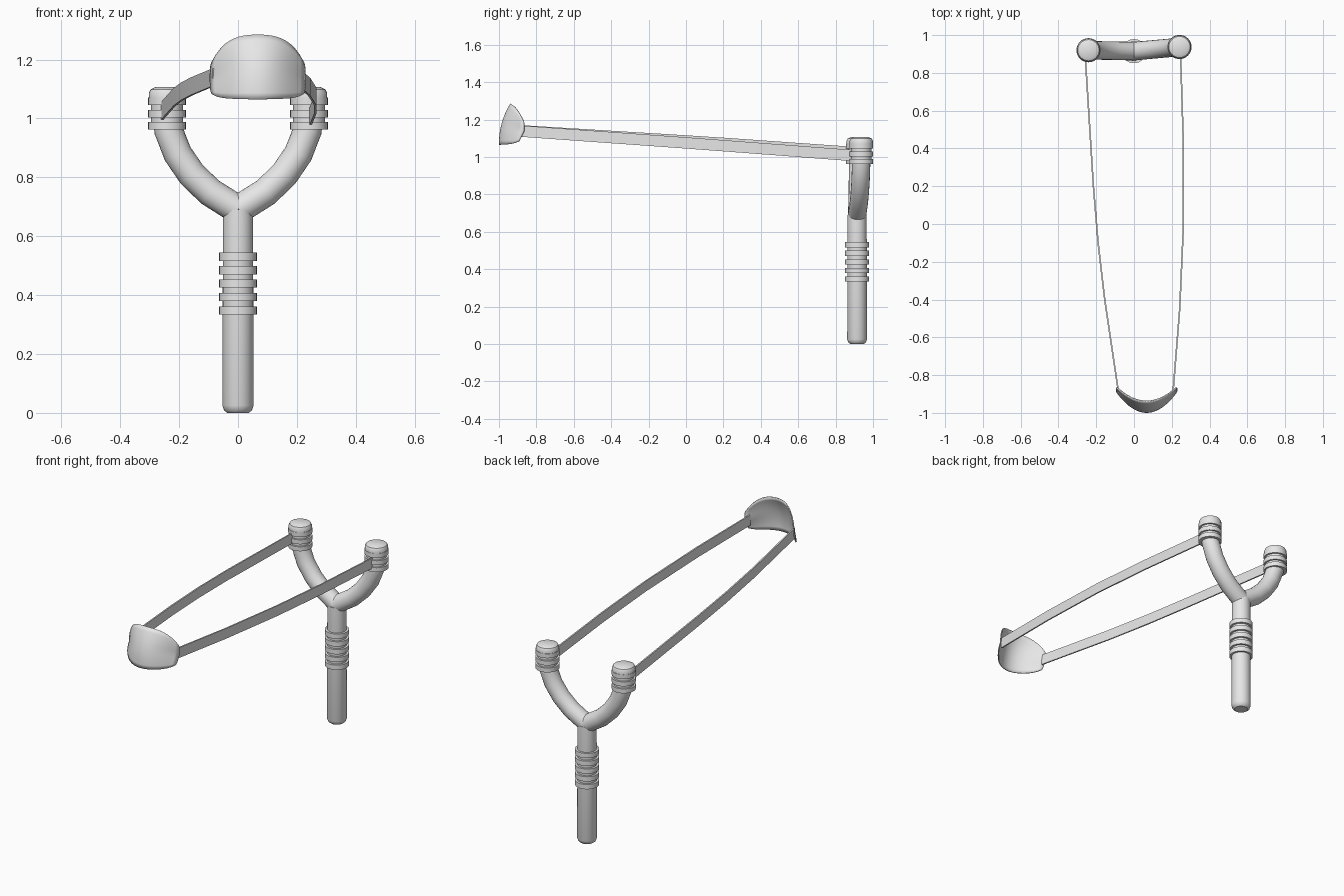
import bpy, bmesh, math
from mathutils import Vector

cube = bpy.data.objects.get("Cube")
if cube:
    bpy.data.objects.remove(cube, do_unlink=True)

grey = bpy.data.materials.new("light grey")
grey.use_nodes = True
grey.diffuse_color = (0.8, 0.8, 0.8, 1)
grey.node_tree.nodes["Principled BSDF"].inputs["Base Color"].default_value = (0.8, 0.8, 0.8, 1)


def finish(name, bm, angle=35):
    bmesh.ops.recalc_face_normals(bm, faces=bm.faces)
    mesh = bpy.data.meshes.new(name)
    bm.to_mesh(mesh)
    bm.free()
    mesh.materials.append(grey)
    obj = bpy.data.objects.new(name, mesh)
    bpy.context.collection.objects.link(obj)
    bpy.ops.object.select_all(action='DESELECT')
    obj.select_set(True)
    bpy.context.view_layer.objects.active = obj
    bpy.ops.object.shade_smooth_by_angle(angle=math.radians(angle))
    return obj


def skin(name, sections, angle=35):
    """Closed skin over a row of matching loops, capped at both ends."""
    bm = bmesh.new()
    loops = [[bm.verts.new(p) for p in s] for s in sections]
    n = len(loops[0])
    for a, b in zip(loops, loops[1:]):
        for i in range(n):
            j = (i + 1) % n
            bm.faces.new((a[i], a[j], b[j], b[i]))
    bm.faces.new(loops[0])
    bm.faces.new(loops[-1])
    return finish(name, bm, angle)


def lathe(name, x, y, profile, n=32):
    turn = [math.tau * i / n for i in range(n)]
    skin(name, [[(x + r * math.cos(t), y + r * math.sin(t), z) for t in turn]
                for r, z in profile])


def directions(pts):
    last = len(pts) - 1
    return [(pts[min(i + 1, last)] - pts[max(i - 1, 0)]).normalized()
            for i in range(len(pts))]


def tube(name, path, radius, n=20):
    pts = [Vector(p) for p in path]
    sections = []
    for p, d in zip(pts, directions(pts)):
        u = d.cross(Vector((0, 1, 0))).normalized()
        v = d.cross(u)
        sections.append([p + radius * (u * math.cos(t) + v * math.sin(t))
                         for t in (math.tau * i / n for i in range(n))])
    skin(name, sections, 50)


def ribbon(name, path, height=0.06, thick=0.008):
    pts = [Vector(p) for p in path]
    sections = []
    for p, d in zip(pts, directions(pts)):
        side = d.cross(Vector((0, 0, 1))).normalized() * thick / 2
        up = Vector((0, 0, height / 2))
        sections.append([p + side + up, p - side + up, p - side - up, p + side - up])
    skin(name, sections)


# Handle with rounded foot and grip rings
hy = 0.915
lathe("handle", 0, hy, [(0.036, 0), (0.047, 0.008), (0.053, 0.025), (0.051, 0.69)])
for i in range(5):
    z = 0.348 + 0.0455 * i
    lathe(f"grip_ring_{i + 1}", 0, hy, [(0.064, z - 0.014), (0.064, z + 0.014)])

# Forked arms, posts and post rings
arm = [(0, 0.69), (0.095, 0.75), (0.157, 0.81), (0.205, 0.88), (0.236, 0.96), (0.241, 1.03)]
for side, s, py in (("left", 1, 0.937), ("right", -1, 0.92)):
    tube(f"{side}_arm", [(s * x, hy + (py - hy) * x / 0.241, z) for x, z in arm], 0.049)
    px = s * 0.241
    lathe(f"{side}_post", px, py, [(0.054, 0.965), (0.054, 1.066), (0.062, 1.068),
                                   (0.062, 1.086), (0.056, 1.098), (0.04, 1.106)])
    for i, z in enumerate((0.975, 1.016, 1.058)):
        lathe(f"{side}_post_ring_{i + 1}", px, py, [(0.064, z - 0.013), (0.064, z + 0.013)])

# Elastic bands, bowed slightly between post and pouch
ribbon("right_band", [(-0.257, 0.87, 1.026), (-0.215, 0.2, 1.073), (-0.19, -0.1, 1.092),
                      (-0.155, -0.4, 1.11), (-0.083, -0.885, 1.14)])
ribbon("left_band", [(0.247, 0.885, 1.008), (0.262, 0.4, 1.045), (0.262, 0, 1.075),
                     (0.242, -0.45, 1.107), (0.207, -0.885, 1.138)])

# Curved pouch: a cupped sheet with arched upper edge
bm = bmesh.new()
cols, rows = 20, 10
grid = []
for i in range(cols + 1):
    u = 2 * i / cols - 1
    low = 1.065 + 0.006 * u * u + 0.013 * u ** 8
    high = 1.285 - 0.035 * u * u - 0.06 * u ** 4
    col = []
    for j in range(rows + 1):
        v = j / rows
        front = -1.0 + 0.06 * v ** 2.2
        rim = -0.895 + 0.027 * min(1, 2 * v)
        y = rim + (front - rim) * (1 - u * u)
        x = 0.067 + 0.163 * u * (1 - 0.03 * (2 * v - 1) ** 4)
        col.append(bm.verts.new((x, y, low + (high - low) * v)))
    grid.append(col)
for a, b in zip(grid, grid[1:]):
    for j in range(rows):
        bm.faces.new((a[j], b[j], b[j + 1], a[j + 1]))
pouch = finish("pouch", bm, 60)
shell = pouch.modifiers.new("thickness", 'SOLIDIFY')
shell.thickness = 0.006
shell.offset = -1
